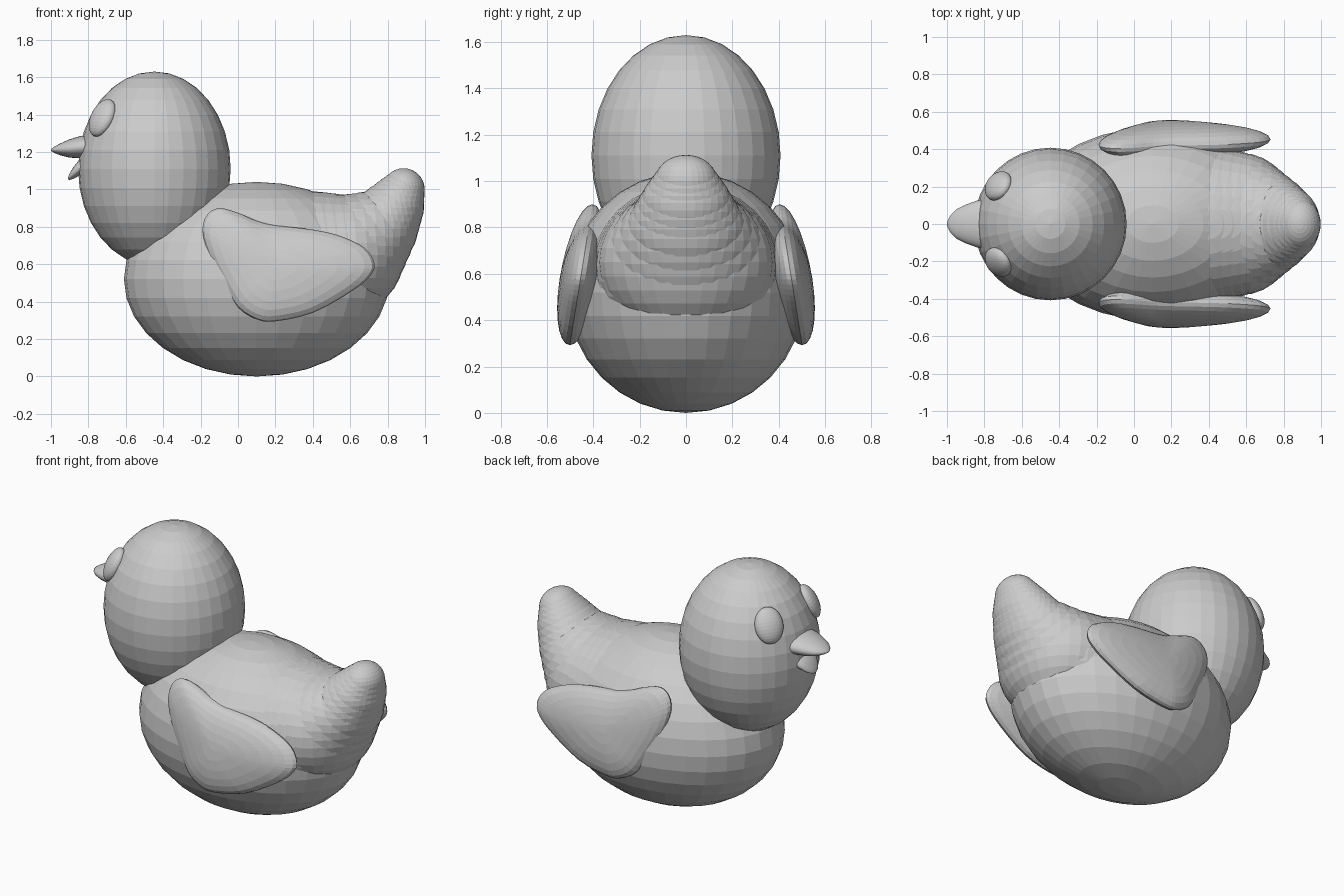
import bpy, bmesh, math
from mathutils import Matrix, Vector

if "Cube" in bpy.data.objects:
    bpy.data.objects.remove(bpy.data.objects["Cube"])


def make_object(name, bm, smooth=False):
    bmesh.ops.recalc_face_normals(bm, faces=bm.faces)
    mesh = bpy.data.meshes.new(name)
    bm.to_mesh(mesh)
    bm.free()
    obj = bpy.data.objects.new(name, mesh)
    bpy.context.collection.objects.link(obj)
    if smooth:
        mesh.shade_smooth()
    return obj


def add_ball(bm, centre, radii, rot=Matrix.Identity(4), seg=32, rings=16):
    m = Matrix.Translation(centre) @ rot @ Matrix.Diagonal((*radii, 1))
    bmesh.ops.create_uvsphere(bm, u_segments=seg, v_segments=rings, radius=1, matrix=m)


def ball(name, *args, **kw):
    bm = bmesh.new()
    add_ball(bm, *args, **kw)
    return make_object(name, bm)


def bridge(bm, a, b):
    n = len(a)
    for i in range(n):
        bm.faces.new((a[i], a[(i + 1) % n], b[(i + 1) % n], b[i]))


def loft_x(name, sections, n=24):
    """Elliptical rings along x; each section is (x, z, half width, half height)."""
    bm = bmesh.new()
    rings = []
    for x, z, w, h in sections:
        rings.append([bm.verts.new((x, w * math.cos(math.tau * i / n),
                                    z + h * math.sin(math.tau * i / n))) for i in range(n)])
    for a, b in zip(rings, rings[1:]):
        bridge(bm, a, b)
    bm.faces.new(rings[0])
    bm.faces.new(rings[-1])
    return make_object(name, bm, smooth=True)


def smooth_loop(points, steps=3):
    """Closed Catmull-Rom curve through the points."""
    p = [Vector(q) for q in points]
    n, out = len(p), []
    for i in range(n):
        a, b, c, d = p[i - 1], p[i], p[(i + 1) % n], p[(i + 2) % n]
        for k in range(steps):
            t = k / steps
            out.append(0.5 * (2 * b + (c - a) * t + (2 * a - 5 * b + 4 * c - d) * t**2
                              + (3 * b - a - 3 * c + d) * t**3))
    return out


# Body and head
ball("body", (0.1, 0, 0.52), (0.71, 0.515, 0.52))
ball("head", (-0.447, 0, 1.11), (0.408, 0.408, 0.52))

# Tail: chain of shrinking balls (x, z, radius, half width)
keys = [(0.40, 0.60, 0.39, 0.42), (0.57, 0.65, 0.32, 0.38), (0.755, 0.79, 0.207, 0.26),
        (0.835, 0.905, 0.16, 0.195), (0.885, 1.0, 0.113, 0.135)]
bm = bmesh.new()
for i, (a, b) in enumerate(zip(keys, keys[1:])):
    for k in range(3 if i < 3 else 4):
        x, z, r, w = Vector(a).lerp(Vector(b), k / 3)
        add_ball(bm, (x, 0, z), (r, w, r))
make_object("tail", bm)

# Beak halves
loft_x("upper_beak", [(-0.76, 1.23, 0.14, 0.065), (-0.84, 1.226, 0.125, 0.06),
                      (-0.90, 1.219, 0.103, 0.049), (-0.95, 1.214, 0.078, 0.032),
                      (-0.98, 1.212, 0.048, 0.018), (-0.995, 1.211, 0.022, 0.008),
                      (-1.0, 1.21, 0.004, 0.002)])
loft_x("lower_beak", [(-0.78, 1.14, 0.11, 0.05), (-0.85, 1.115, 0.09, 0.042),
                      (-0.88, 1.088, 0.066, 0.032), (-0.90, 1.068, 0.04, 0.017),
                      (-0.91, 1.057, 0.008, 0.004)])

# Wings: an outline in x, z inflated to a lens that leans in towards the top
outline = smooth_loop([(-0.19, 0.78), (-0.165, 0.865), (-0.1, 0.9), (0, 0.875), (0.1, 0.832),
                       (0.2, 0.808), (0.4, 0.785), (0.55, 0.75), (0.68, 0.685), (0.73, 0.6),
                       (0.70, 0.53), (0.6, 0.45), (0.4, 0.34), (0.2, 0.295), (0.1, 0.305),
                       (0, 0.37), (-0.08, 0.5), (-0.155, 0.65)])
hub = Vector((0.2, 0.58))
for name, side in (("left_wing", -1), ("right_wing", 1)):
    bm = bmesh.new()
    rings, levels = [], 14
    for k in range(1, levels):
        angle = math.pi * k / levels
        scale, bulge = math.sin(angle), 0.09 * math.cos(angle)
        ring = []
        for p in outline:
            x, z = hub + (p - hub) * scale
            ring.append(bm.verts.new((x, side * (0.455 - 0.16 * (z - 0.58) + bulge), z)))
        rings.append(ring)
    for a, b in zip(rings, rings[1:]):
        bridge(bm, a, b)
    for ring, bulge in ((rings[0], 0.09), (rings[-1], -0.09)):
        pole = bm.verts.new((hub.x, side * (0.455 + bulge), hub.y))
        for i in range(len(ring)):
            bm.faces.new((ring[i], ring[(i + 1) % len(ring)], pole))
    make_object(name, bm)

# Eyes: flattened balls lying on the head surface
for name, side in (("left_eye", -1), ("right_eye", 1)):
    normal = Vector((-1.7, 1.25 * side, 1.02)).normalized()
    across = Vector((0, 0, 1)).cross(normal).normalized()
    up = normal.cross(across)
    rot = Matrix((normal, across, up)).transposed().to_4x4()
    ball(name, (-0.725, 0.203 * side, 1.382), (0.05, 0.085, 0.108), rot=rot)
